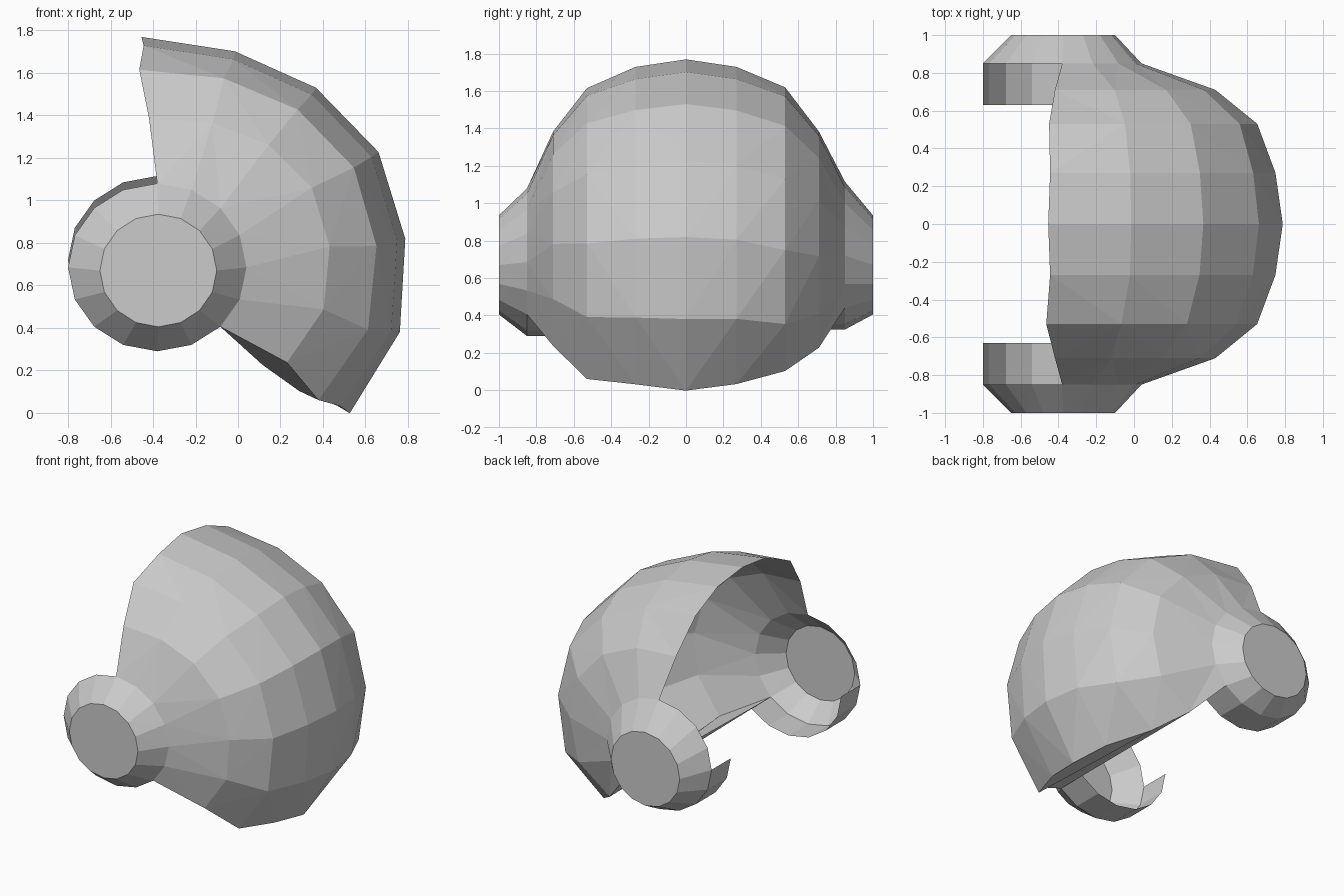
import bpy, bmesh
from math import cos, sin, radians

cube = bpy.data.objects.get("Cube")
if cube:
    bpy.data.objects.remove(cube, do_unlink=True)

grey = bpy.data.materials.new("plain grey")
grey.use_nodes = True
colour = (0.6, 0.6, 0.6, 1)
grey.diffuse_color = colour
grey.node_tree.nodes["Principled BSDF"].inputs["Base Color"].default_value = colour

SIDES = 16
RIM_Y = 0.85
PROFILE = (1.04, 0.96, 0.955, 0.975, 0.98, 1.02)   # bulge of the shell, top to bottom
STEPS = len(PROFILE)


def polar(cx, cz, rx, rz, deg, y):
    a = radians(deg)
    return (cx + rx * cos(a), y, cz + rz * sin(a))


def cup_point(deg, y):
    """Point on an ear cup ring; the left cup sits slightly higher."""
    return polar(-0.38, 0.72 if y > 0 else 0.685, 0.42, 0.395, deg, y)


def make_object(name, grids, caps=()):
    """Skin each grid of points with faces, add flat caps, weld and triangulate."""
    bm = bmesh.new()
    for rows in grids:
        vs = [[bm.verts.new(p) for p in row] for row in rows]
        for a, b in zip(vs, vs[1:]):
            for i in range(len(a) - 1):
                bm.faces.new((a[i], a[i + 1], b[i + 1], b[i]))
    for ring in caps:
        bm.faces.new([bm.verts.new(p) for p in ring])
    bmesh.ops.remove_doubles(bm, verts=bm.verts, dist=0.0005)
    bmesh.ops.recalc_face_normals(bm, faces=bm.faces)
    quads = [f for f in bm.faces if len(f.verts) == 4]
    bmesh.ops.triangulate(bm, faces=quads)
    mesh = bpy.data.meshes.new(name)
    bm.to_mesh(mesh)
    bm.free()
    mesh.materials.append(grey)
    obj = bpy.data.objects.new(name, mesh)
    bpy.context.collection.objects.link(obj)


def shell_row(y, radius, start, end, end_radius):
    """Arc around the side-to-side axis, from the top opening to the lower edge."""
    radii = [radius * f for f in PROFILE] + [end_radius]
    return [polar(-0.2, 0.75, r, r, start + (end - start) * i / STEPS, y)
            for i, r in enumerate(radii)]


def cup_row(y):
    return [cup_point(90 - 360 / SIDES * i, y) for i in range(STEPS + 1)]


# Shell: arcs from the right cup over the middle to the left cup
arcs = [(-0.71, 0.645, 109, -50, 0.67), (-0.53, 0.87, 107, -50, 0.9),
        (-0.27, 0.97, 104, -46.5, 0.99), (0, 1.01, 104, -46, 1.045),
        (0.27, 0.97, 104, -47, 0.98), (0.53, 0.87, 106, -53, 0.81),
        (0.71, 0.645, 109, -59, 0.61)]
shell_rows = [cup_row(-RIM_Y)] + [shell_row(*a) for a in arcs] + [cup_row(RIM_Y)]
make_object("helmet_shell", [shell_rows])

# Flat underside joining the lower edges of the two halves
edge = [row[-1] for row in shell_rows]
middle = len(edge) // 2
make_object("shell_underside", [[edge[:middle + 1], edge[:middle - 1:-1]]])

# Ear cups: sloped ring with a flat outer disc, plus a collar under the ring
for name, side in (("right_ear_cup", -1), ("left_ear_cup", 1)):
    angles = [90 + 360 / SIDES * i for i in range(SIDES + 1)]
    ring = [cup_point(a, side * RIM_Y) for a in angles]
    disc = [polar(-0.375, 0.67, 0.275, 0.265, a, side) for a in angles]
    lower = [a for a in angles if 180 <= a <= 315]
    collar = [[cup_point(a, side * y) for a in lower] for y in (RIM_Y, 0.63)]
    make_object(name, [[ring, disc], collar], [disc[:-1]])
